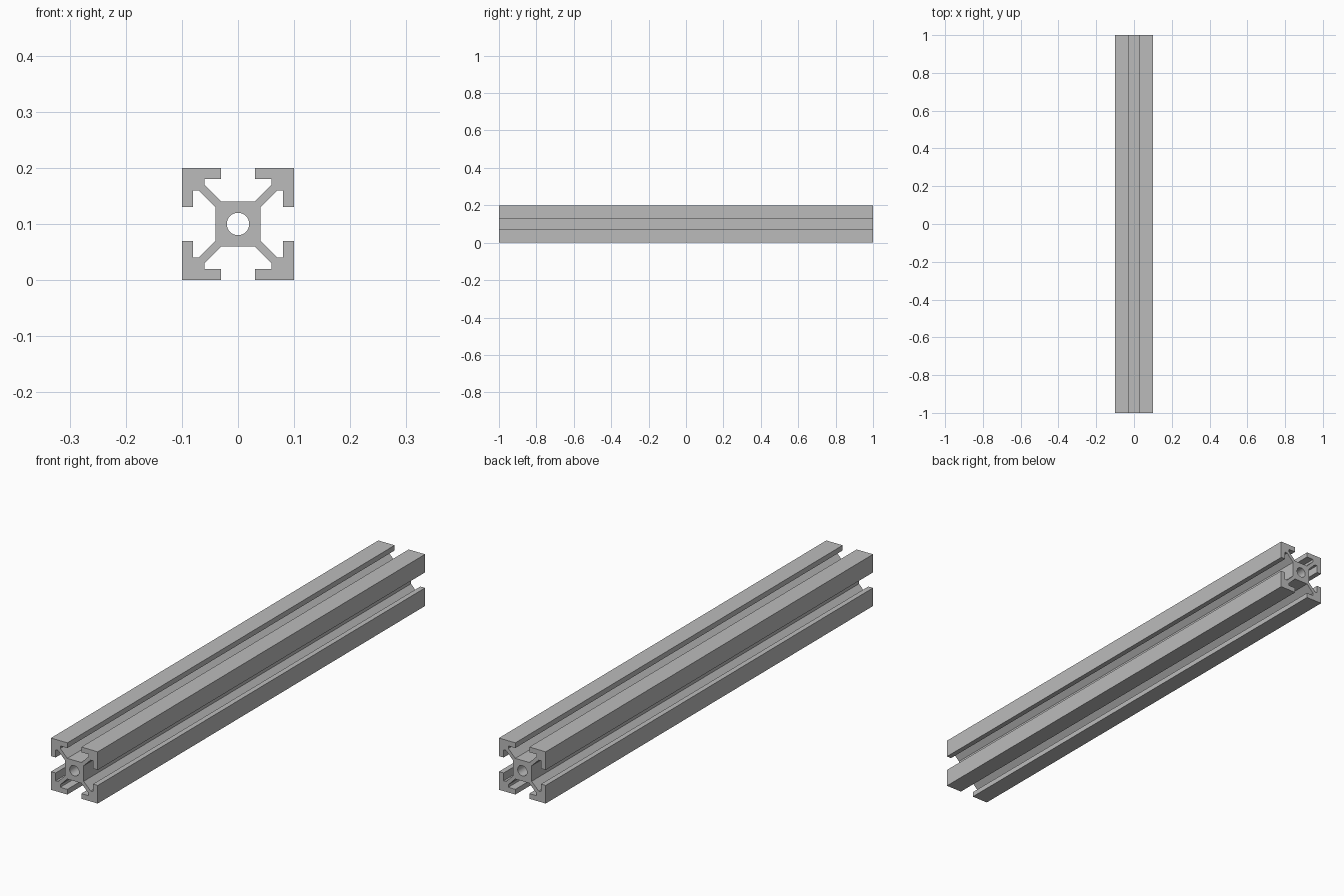
import bpy
import bmesh
from math import cos, sin, pi
from mathutils import Matrix, Vector

cube = bpy.data.objects.get("Cube")
if cube:
    bpy.data.objects.remove(cube)

LENGTH = 2.0
CENTRE_Z = 0.1
BORE_RADIUS = 0.02
BORE_SIDES = 48

# One corner of the slotted profile: web, hooked lips and outer corner
corner = [(0.04, 0.03), (0.07, 0.06), (0.08, 0.06), (0.08, 0.03), (0.1, 0.03),
          (0.1, 0.1),
          (0.03, 0.1), (0.03, 0.08), (0.06, 0.08), (0.06, 0.07), (0.03, 0.04)]

# Aluminium colour
metal = bpy.data.materials.new("aluminium grey")
metal.use_nodes = True
colour = (0.5, 0.5, 0.5, 1)
metal.diffuse_color = colour
metal.node_tree.nodes["Principled BSDF"].inputs["Base Color"].default_value = colour


def add_loop(bm, points):
    """Closed ring of edges on the front end plane."""
    verts = [bm.verts.new((x, -LENGTH / 2, z + CENTRE_Z)) for x, z in points]
    return [bm.edges.new((v, verts[(i + 1) % len(verts)]))
            for i, v in enumerate(verts)]


# Full outline from four quarter turns, plus the central bore
outline = []
for turn in range(4):
    spin = Matrix.Rotation(turn * pi / 2, 2)
    outline += [spin @ Vector(p) for p in corner]
bore = [(BORE_RADIUS * cos(2 * pi * i / BORE_SIDES),
         BORE_RADIUS * sin(2 * pi * i / BORE_SIDES)) for i in range(BORE_SIDES)]

# Fill the cross-section and extrude it along the rail
bm = bmesh.new()
edges = add_loop(bm, outline) + add_loop(bm, bore)
bmesh.ops.triangle_fill(bm, edges=edges, use_beauty=True)
result = bmesh.ops.extrude_face_region(bm, geom=bm.faces[:], use_keep_orig=True)
moved = [g for g in result["geom"] if isinstance(g, bmesh.types.BMVert)]
bmesh.ops.translate(bm, verts=moved, vec=(0, LENGTH, 0))
bmesh.ops.recalc_face_normals(bm, faces=bm.faces[:])

mesh = bpy.data.meshes.new("slotted_rail")
bm.to_mesh(mesh)
bm.free()
mesh.materials.append(metal)
rail = bpy.data.objects.new("slotted_rail", mesh)
bpy.context.collection.objects.link(rail)

# Smooth bore, sharp profile edges
bpy.context.view_layer.objects.active = rail
rail.select_set(True)
bpy.ops.object.shade_smooth_by_angle(angle=pi / 6)
